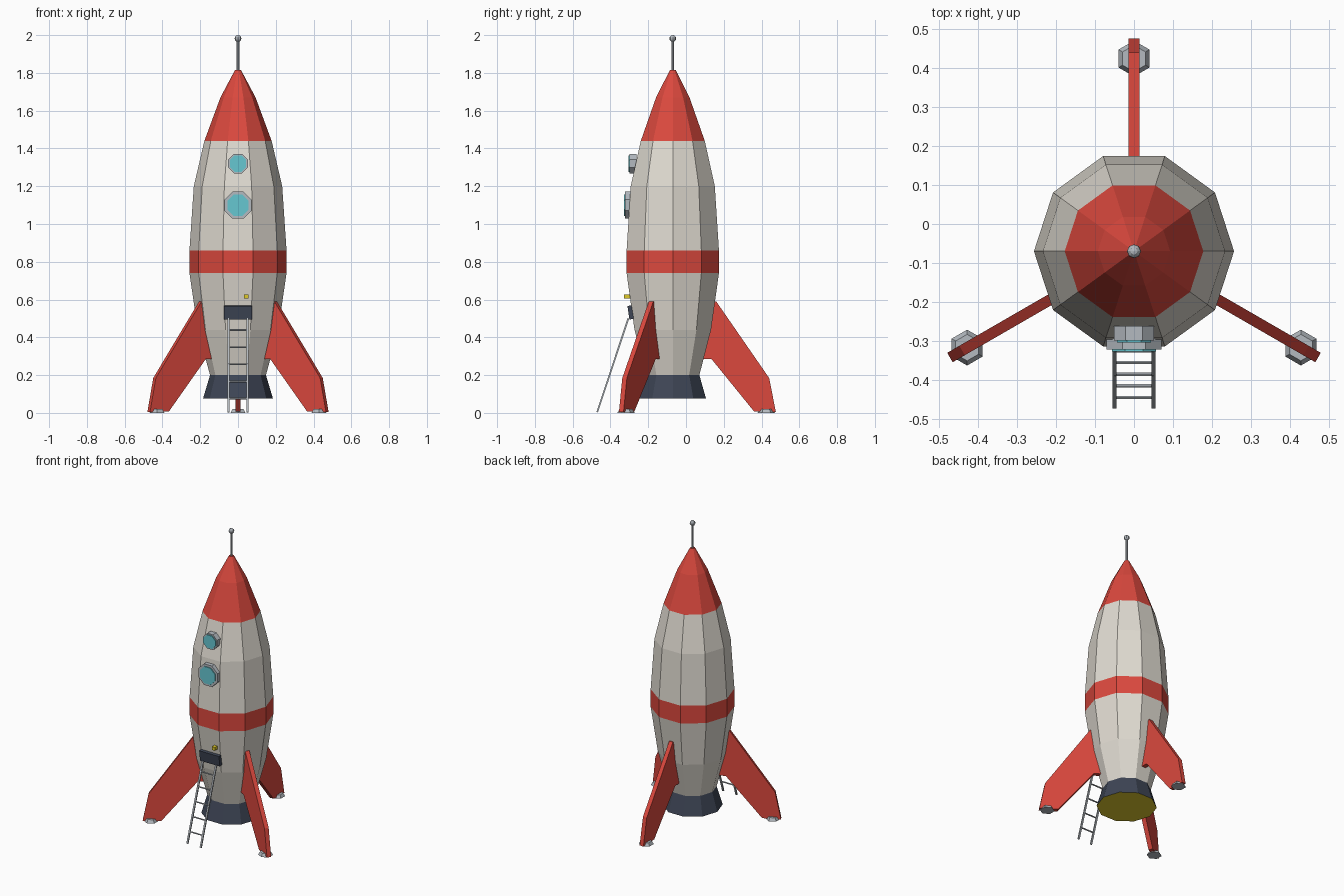
import bpy
import bmesh
from math import radians, pi, cos, sin
from mathutils import Matrix, Vector

if "Cube" in bpy.data.objects:
    bpy.data.objects.remove(bpy.data.objects["Cube"], do_unlink=True)

AXIS_Y = -0.07  # the hull stands a little forward of centre


def material(name, *srgb):
    linear = [(c / 255) ** 2.2 for c in srgb] + [1]
    mat = bpy.data.materials.new(name)
    mat.use_nodes = True
    mat.diffuse_color = linear
    bsdf = mat.node_tree.nodes["Principled BSDF"]
    bsdf.inputs["Base Color"].default_value = linear
    bsdf.inputs["Roughness"].default_value = 0.7
    return mat


WHITE = material("warm white", 222, 217, 207)
RED = material("red", 218, 74, 64)
NAVY = material("dark navy", 64, 71, 86)
GLASS = material("teal glass", 102, 198, 208)
METAL = material("light metal", 178, 184, 190)
YELLOW = material("yellow", 222, 200, 48)


def finish(bm, name, *mats):
    bmesh.ops.recalc_face_normals(bm, faces=bm.faces)
    mesh = bpy.data.meshes.new(name)
    bm.to_mesh(mesh)
    bm.free()
    for mat in mats:
        mesh.materials.append(mat)
    obj = bpy.data.objects.new(name, mesh)
    bpy.context.collection.objects.link(obj)
    return obj


def lathe(name, profile, mats, sides=10):
    """Stack rings of (radius, height, material slot of the band above)."""
    bm = bmesh.new()
    rings = []
    for r, z, _ in profile:
        angles = [2 * pi * i / sides for i in range(sides)]
        rings.append([bm.verts.new((r * cos(a), AXIS_Y + r * sin(a), z)) for a in angles])
    for low, high, (_, _, slot) in zip(rings, rings[1:], profile):
        for i in range(sides):
            j = (i + 1) % sides
            bm.faces.new((low[i], low[j], high[j], high[i])).material_index = slot
    bm.faces.new(rings[0]).material_index = len(mats) - 1
    bm.faces.new(rings[-1]).material_index = profile[-1][2]
    return finish(bm, name, *mats)


def cone(name, start, end, r1, r2, sides, mat, turn=0):
    """Cone or cylinder between two points."""
    start, end = Vector(start), Vector(end)
    axis = end - start
    spin = axis.to_track_quat("Z", "Y").to_matrix().to_4x4()
    place = Matrix.Translation((start + end) / 2) @ spin @ Matrix.Rotation(turn, 4, "Z")
    bm = bmesh.new()
    bmesh.ops.create_cone(bm, cap_ends=True, segments=sides, radius1=r1, radius2=r2,
                          depth=axis.length, matrix=place)
    return finish(bm, name, mat)


def box(name, centre, size, mat, tilt=0):
    bm = bmesh.new()
    place = (Matrix.Translation(centre) @ Matrix.Rotation(tilt, 4, "X")
             @ Matrix.Diagonal((*size, 1)))
    bmesh.ops.create_cube(bm, size=1, matrix=place)
    return finish(bm, name, mat)


# Hull with painted band and nose
lathe("hull", [(0.148, 0.20, 0), (0.213, 0.44, 0), (0.257, 0.74, 1), (0.257, 0.86, 0),
               (0.234, 1.20, 0), (0.178, 1.44, 1), (0.093, 1.67, 1), (0.016, 1.815, 1)],
      [WHITE, RED])

# Engine skirt with glowing underside
lathe("engine_skirt", [(0.185, 0.076, 0), (0.148, 0.20, 0)], [NAVY, YELLOW])

# Antenna
cone("antenna_rod", (0, AXIS_Y, 1.80), (0, AXIS_Y, 1.975), 0.007, 0.007, 8, METAL)
bm = bmesh.new()
bmesh.ops.create_uvsphere(bm, u_segments=8, v_segments=6, radius=0.018,
                          matrix=Matrix.Translation((0, AXIS_Y, 1.982)))
finish(bm, "antenna_ball", METAL)

# Three fins, each with a foot pad
FIN = [(0.16, 0.585), (0.23, 0.59), (0.51, 0.185), (0.546, 0.004),
       (0.43, 0.008), (0.205, 0.285), (0.16, 0.285)]
for side, degrees in (("back", 90), ("right", 210), ("left", 330)):
    turn = Matrix.Translation((0, AXIS_Y, 0)) @ Matrix.Rotation(radians(degrees), 4, "Z")
    bm = bmesh.new()
    outline = bm.faces.new([bm.verts.new((r, -0.014, z)) for r, z in FIN])
    grown = bmesh.ops.extrude_face_region(bm, geom=[outline], use_keep_orig=True)
    moved = [v for v in grown["geom"] if isinstance(v, bmesh.types.BMVert)]
    bmesh.ops.translate(bm, vec=(0, 0.028, 0), verts=moved)
    bm.transform(turn)
    finish(bm, side + "_fin", RED)

    bm = bmesh.new()
    bmesh.ops.create_cone(bm, cap_ends=True, segments=6, radius1=0.046, radius2=0.034,
                          depth=0.02, matrix=turn @ Matrix.Translation((0.495, 0, 0.01))
                          @ Matrix.Rotation(radians(30), 4, "Z"))
    # point two corners along the fin
    corner = max((v.co - turn @ Vector((0.495, 0, 0))).dot(turn.to_3x3() @ Vector((1, 0, 0)))
                 for v in bm.verts)
    if corner < 0.045:
        spin = turn @ Matrix.Translation((0.495, 0, 0)) @ Matrix.Rotation(radians(30), 4, "Z")
        bm.transform(spin @ (turn @ Matrix.Translation((0.495, 0, 0))).inverted())
    finish(bm, side + "_foot", METAL)

# Portholes: metal rim with slightly raised glass
for name, z, front, back, rim, pane in (("lower", 1.10, -0.322, -0.29, 0.077, 0.061),
                                        ("upper", 1.32, -0.299, -0.262, 0.056, 0.047)):
    cone(name + "_window_rim", (0, back, z), (0, front, z), rim, rim, 8, METAL, pi / 8)
    cone(name + "_window_glass", (0, front + 0.004, z), (0, front - 0.006, z),
         pane, pane, 8, GLASS, pi / 8)

# Hatch step and lamp
box("hatch", (0, -0.293, 0.532), (0.148, 0.024, 0.072), NAVY, radians(8))
box("hatch_lamp", (0.044, -0.311, 0.617), (0.022, 0.032, 0.022), YELLOW)

# Leaning ladder
TOP, FOOT = Vector((0, -0.305, 0.50)), Vector((0, -0.470, 0.004))
lean = FOOT - TOP
for side, x in (("left", 0.05), ("right", -0.05)):
    box(side + "_ladder_rail", (TOP + FOOT) / 2 + Vector((x, 0, 0)),
        (0.011, 0.009, lean.length), METAL, -radians(18.4))
for i in range(5):
    y_z = TOP + lean * (0.125 + 0.182 * i)
    cone(f"ladder_rung_{i + 1}", y_z - Vector((0.05, 0, 0)), y_z + Vector((0.05, 0, 0)),
         0.005, 0.005, 6, METAL)
